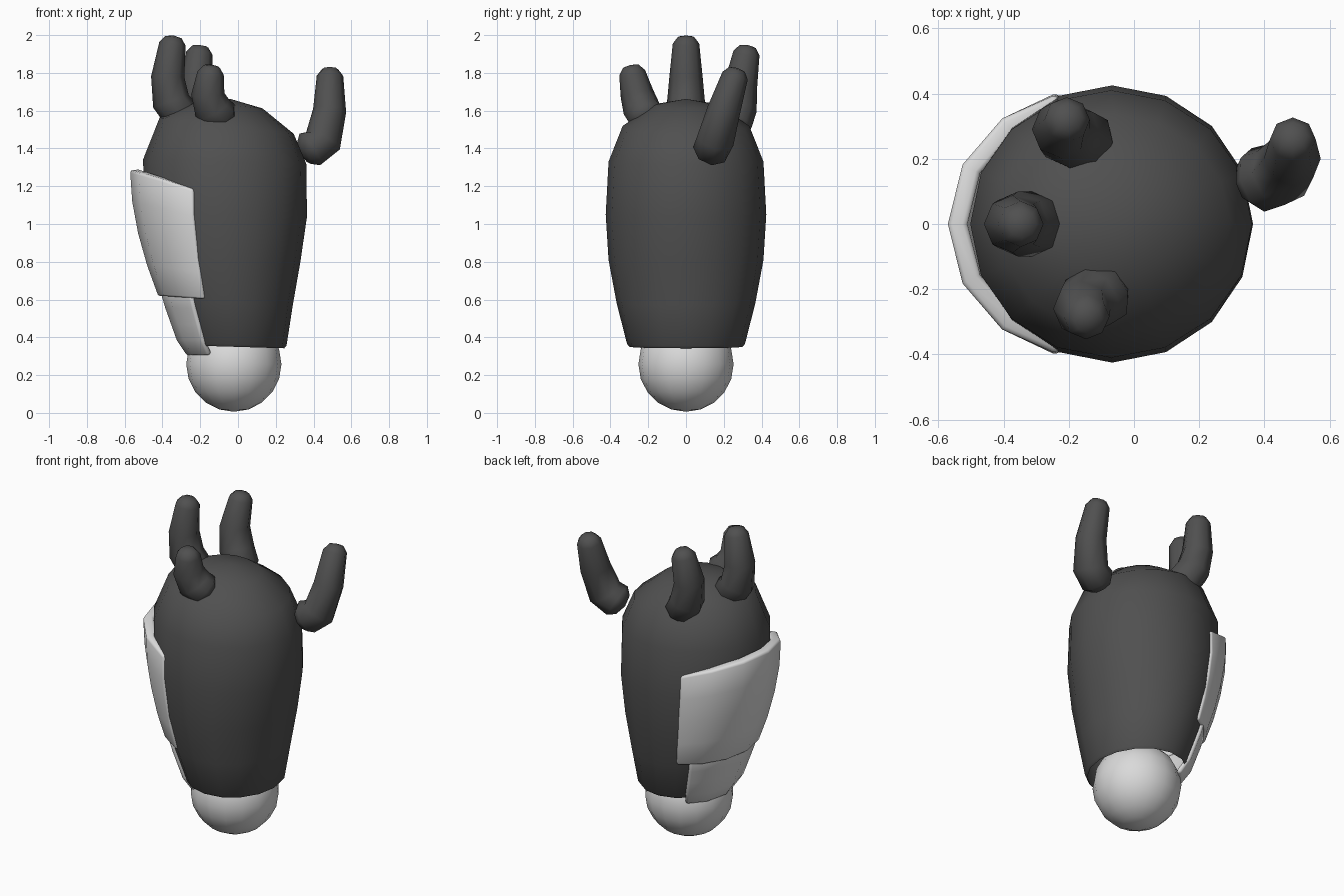
import bpy, bmesh, math
from mathutils import Vector

if "Cube" in bpy.data.objects:
    bpy.data.objects.remove(bpy.data.objects["Cube"])


def material(name, v):
    m = bpy.data.materials.new(name)
    m.diffuse_color = (v, v, v, 1)
    m.use_nodes = True
    m.node_tree.nodes["Principled BSDF"].inputs["Base Color"].default_value = m.diffuse_color
    return m


DARK = material("dark grey", 0.08)
LIGHT = material("light grey", 0.70)

# Body rings: z, centre x, radius x, radius y, tilt
RINGS = [(0.35, -0.02, 0.265, 0.300, 0.03), (0.365, -0.02, 0.277, 0.312, 0.03),
         (0.58, -0.045, 0.335, 0.367, 0.03), (0.81, -0.06, 0.39, 0.41, 0.03),
         (1.05, -0.067, 0.432, 0.425, 0.03), (1.33, -0.07, 0.432, 0.41, 0.03),
         (1.52, -0.06, 0.355, 0.335, 0.12), (1.63, -0.05, 0.18, 0.165, 0.10)]


def finish(name, bm, mat, angle=60):
    bmesh.ops.recalc_face_normals(bm, faces=bm.faces)
    me = bpy.data.meshes.new(name)
    bm.to_mesh(me)
    bm.free()
    ob = bpy.data.objects.new(name, me)
    bpy.context.collection.objects.link(ob)
    me.materials.append(mat)
    bpy.ops.object.select_all(action='DESELECT')
    ob.select_set(True)
    bpy.context.view_layer.objects.active = ob
    bpy.ops.object.shade_smooth_by_angle(angle=math.radians(angle))
    return ob


def bridge(bm, loops):
    for a, b in zip(loops, loops[1:]):
        n = len(a)
        for i in range(n):
            bm.faces.new((a[i], a[(i + 1) % n], b[(i + 1) % n], b[i]))


def fan(bm, loop, tip):
    t = bm.verts.new(tip)
    for i in range(len(loop)):
        bm.faces.new((loop[i], loop[(i + 1) % len(loop)], t))


# Body: open at the bottom, with a domed top
bm = bmesh.new()
loops = []
for z, cx, rx, ry, tilt in RINGS:
    angles = [math.tau * i / 16 for i in range(16)]
    loops.append([bm.verts.new((cx + rx * math.cos(a), ry * math.sin(a),
                                z - tilt * rx * math.cos(a))) for a in angles])
bridge(bm, loops)
fan(bm, loops[-1], (-0.04, 0, 1.662))
finish("body", bm, DARK)

# Ball under the body
bm = bmesh.new()
bmesh.ops.create_uvsphere(bm, u_segments=16, v_segments=10, radius=0.252)
bmesh.ops.translate(bm, vec=(-0.022, 0, 0.258), verts=bm.verts)
finish("lower_ball", bm, LIGHT)


def on_body(a, z, off):
    """Point on the body side at angle a and height z, pushed outwards."""
    for p, q in zip(RINGS, RINGS[1:]):
        if z <= q[0]:
            break
    t = (z - p[0]) / (q[0] - p[0])
    cx, rx, ry = (p[k] + (q[k] - p[k]) * t for k in (1, 2, 3))
    return Vector((cx + (rx + off) * math.cos(a), (ry + off) * math.sin(a), z))


def plate(name, half, n, bottom, top, off_low, off_high, thick):
    """Curved plate; bottom and top give heights at the ends and the middle."""
    bm = bmesh.new()
    rows = []
    for j in range(5):
        t = j / 4
        row = []
        for i in range(n + 1):
            d = math.radians(half) * (2 * i / n - 1)
            m = (math.cos(d) - math.cos(math.radians(half))) / (1 - math.cos(math.radians(half)))
            lo = bottom[0] + (bottom[1] - bottom[0]) * m
            hi = top[0] + (top[1] - top[0]) * m
            off = 0.012 + (off_low + (off_high - off_low) * t - 0.012) * m
            row.append(bm.verts.new(on_body(math.pi + d, lo + (hi - lo) * t, off)))
        rows.append(row)
    for a, b in zip(rows, rows[1:]):
        for i in range(n):
            bm.faces.new((a[i], b[i], b[i + 1], a[i + 1]))
    ob = finish(name, bm, LIGHT, 180)
    s = ob.modifiers.new("thickness", 'SOLIDIFY')
    s.thickness = thick
    # Pick the inward side whichever way the normals point
    f = ob.data.polygons[len(ob.data.polygons) // 2]
    s.offset = -1 if f.normal.x < 0 else 1
    b = ob.modifiers.new("soft edges", 'BEVEL')
    b.width, b.segments, b.limit_method = 0.014, 2, 'ANGLE'
    b.angle_limit = math.radians(50)
    return ob


plate("upper_plate", 67.5, 6, (0.60, 0.615), (1.185, 1.285), 0.03, 0.07, 0.06)
plate("lower_plate", 55, 4, (0.30, 0.30), (0.64, 0.64), 0.022, 0.012, 0.03)


def horn(name, path, radii):
    """Eight-sided tapering tube with rounded ends."""
    pts = [Vector(p) for p in path]
    dirs = [(pts[min(i + 1, len(pts) - 1)] - pts[max(i - 1, 0)]).normalized()
            for i in range(len(pts))]
    rings = [(pts[0] - dirs[0] * radii[0] * 0.4, dirs[0], radii[0] * 0.65)]
    rings += list(zip(pts, dirs, radii))
    rings.append((pts[-1] + dirs[-1] * radii[-1] * 0.5, dirs[-1], radii[-1] * 0.62))
    bm = bmesh.new()
    loops = []
    for p, d, r in rings:
        u = Vector((0, 1, 0)).cross(d).normalized()
        v = d.cross(u)
        loops.append([bm.verts.new(p + r * (u * math.cos(math.tau * i / 8) + v * math.sin(math.tau * i / 8)))
                      for i in range(8)])
    bridge(bm, loops)
    fan(bm, loops[0], pts[0] - dirs[0] * radii[0] * 0.55)
    fan(bm, loops[-1], pts[-1] + dirs[-1] * radii[-1] * 0.62)
    finish(name, bm, DARK)


TAPER = (0.10, 0.10, 0.088, 0.07)
horn("left_horn", [(-0.30, 0, 1.58), (-0.355, 0, 1.65), (-0.372, 0, 1.78), (-0.347, 0, 1.955)], TAPER)
horn("front_horn", [(-0.09, -0.21, 1.565), (-0.135, -0.235, 1.61), (-0.16, -0.26, 1.69), (-0.145, -0.285, 1.80)], TAPER)
horn("back_horn", [(-0.15, 0.25, 1.53), (-0.20, 0.275, 1.61), (-0.225, 0.29, 1.74), (-0.205, 0.32, 1.905)], TAPER)
horn("right_horn", [(0.38, 0.135, 1.395), (0.45, 0.155, 1.44), (0.485, 0.20, 1.60), (0.487, 0.26, 1.785)], TAPER)
